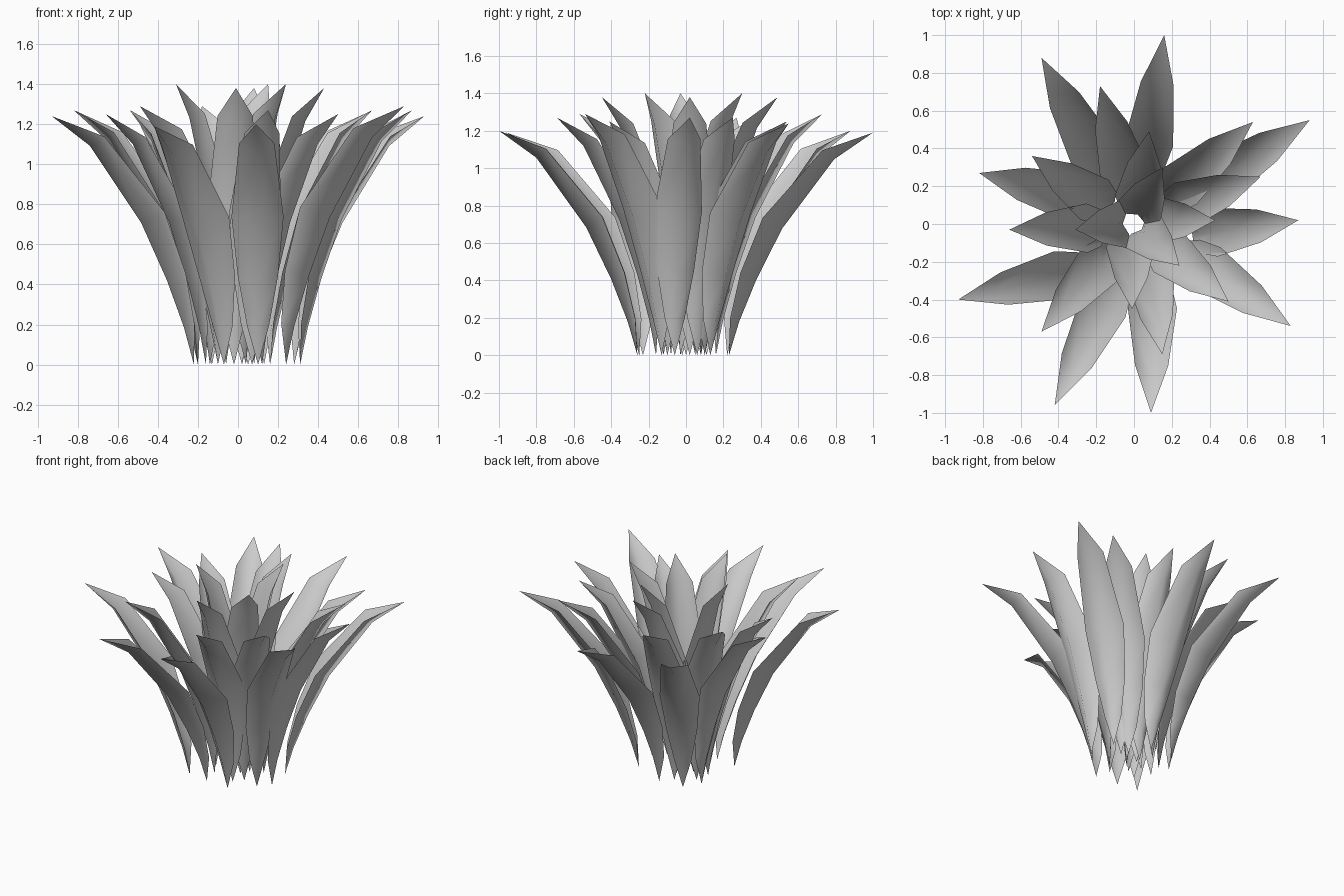
import bpy
from mathutils import Vector

if "Cube" in bpy.data.objects:
    bpy.data.objects.remove(bpy.data.objects["Cube"])

# rows along a leaf: height fraction, outward fraction, half width
ROWS = [(0, 0, 0), (.15, .07, .055), (.34, .19, .1),
        (.57, .37, .13), (.88, .73, .088), (1, 1, 0)]

# each leaf: base x, base y, tip x, tip y, tip z
INNER = [(.04, -.03, .24, -.22, 1.40), (.02, .05, .15, .30, 1.40),
         (-.06, 0, -.31, -.03, 1.40), (.08, .02, .43, .02, 1.38),
         (-.02, -.08, -.01, -.45, 1.38), (.02, .08, .08, .49, 1.38)]
MIDDLE = [(-.02, .16, -.18, .73, 1.29), (.13, .10, .63, .54, 1.25),
          (.16, .06, .67, .25, 1.27), (.12, -.10, .50, -.41, 1.25),
          (.07, -.16, .15, -.69, 1.27), (-.10, -.12, -.49, -.57, 1.29),
          (-.16, -.02, -.66, -.03, 1.25), (-.14, .08, -.54, .36, 1.27)]
OUTER = [(.05, .23, .16, 1.0, 1.19), (-.13, .22, -.49, .88, 1.20),
         (.28, .13, .93, .55, 1.24), (.31, -.06, .87, .02, 1.27),
         (.24, -.13, .83, -.54, 1.29), (.10, -.26, .09, -1.0, 1.20),
         (-.07, -.25, -.42, -.96, 1.19), (-.22, -.23, -.93, -.40, 1.24),
         (-.20, .11, -.82, .27, 1.27)]


def leaf(name, bx, by, tx, ty, tz):
    """Pointed leaf folded along its midrib, hollow side facing the centre."""
    run = Vector((tx - bx, ty - by, 0))
    base = Vector((bx, by, 0))
    side = Vector((-run.y, run.x, 0)).normalized()
    spine = [base + run * r + Vector((0, 0, tz * z)) for z, r, _ in ROWS]
    verts, rows, faces = [spine[0]], [], []
    for i in range(1, len(ROWS) - 1):
        w = ROWS[i][2]
        inward = (spine[i + 1] - spine[i - 1]).cross(side).normalized()
        if inward.dot(run) > 0:
            inward.negate()
        n = len(verts)
        lift = inward * w * .8
        verts += [spine[i] - side * w + lift, spine[i], spine[i] + side * w + lift]
        rows.append((n, n + 1, n + 2))
    verts.append(spine[-1])
    tip = len(verts) - 1
    # left and right half of the blade
    for k in (0, 1):
        faces.append((0, rows[0][k + 1], rows[0][k]))
        for a, b in zip(rows, rows[1:]):
            faces.append((a[k], a[k + 1], b[k + 1], b[k]))
        faces.append((rows[-1][k], rows[-1][k + 1], tip))
    me = bpy.data.meshes.new(name)
    me.from_pydata(verts, [], faces)
    for p in me.polygons:
        p.use_smooth = True
    ob = bpy.data.objects.new(name, me)
    bpy.context.collection.objects.link(ob)


for ring, leaves in (("inner", INNER), ("middle", MIDDLE), ("outer", OUTER)):
    for i, data in enumerate(leaves):
        leaf(f"{ring}_leaf_{i + 1}", *data)
